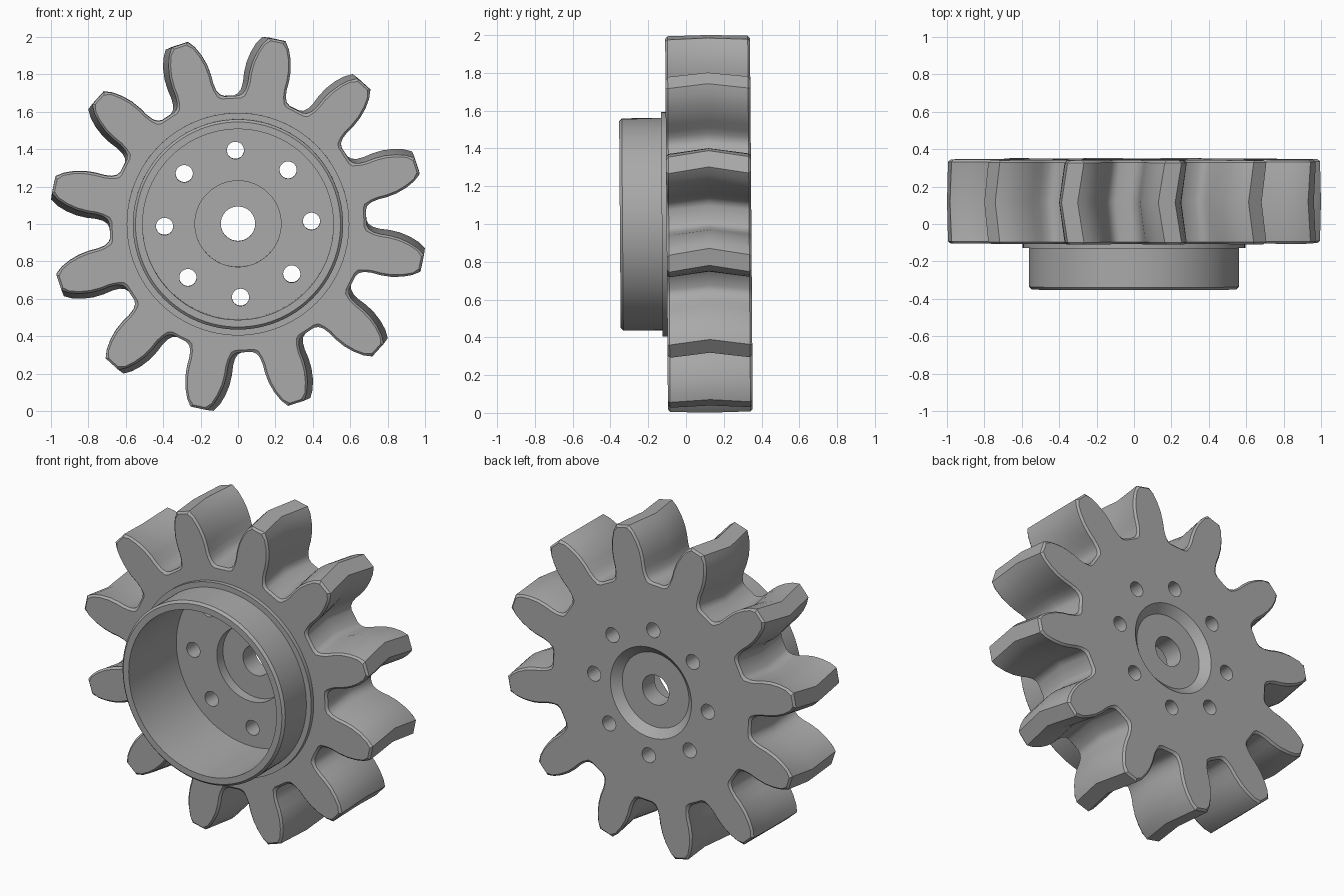
import bpy, bmesh, math
from math import sin, cos, radians

if "Cube" in bpy.data.objects:
    bpy.data.objects.remove(bpy.data.objects["Cube"], do_unlink=True)

TEETH = 12
FRONT, BACK, CHAMFER = -0.103, 0.346, 0.012
PHASE, TWIST = 18.0, 2.0

steel = bpy.data.materials.new("grey_steel")
steel.use_nodes = True
GREY = (0.4, 0.4, 0.4, 1)
steel.diffuse_color = GREY
steel.node_tree.nodes["Principled BSDF"].inputs["Base Color"].default_value = GREY


def loft(name, rings):
    """Skin a list of equal rings and cap both ends."""
    bm = bmesh.new()
    loops = [[bm.verts.new(p) for p in ring] for ring in rings]
    n = len(loops[0])
    for a, b in zip(loops, loops[1:]):
        for i in range(n):
            j = (i + 1) % n
            bm.faces.new((a[i], a[j], b[j], b[i]))
    bm.faces.new(loops[0])
    bm.faces.new(loops[-1])
    bmesh.ops.recalc_face_normals(bm, faces=bm.faces)
    mesh = bpy.data.meshes.new(name)
    bm.to_mesh(mesh)
    bm.free()
    mesh.materials.append(steel)
    obj = bpy.data.objects.new(name, mesh)
    bpy.context.collection.objects.link(obj)
    return obj


def turned(name, profile, sides=96, cx=0.0, cz=0.0):
    """Solid of revolution about the y axis from (radius, y) pairs."""
    steps = [math.tau * i / sides for i in range(sides)]
    return loft(name, [[(cx + r * cos(a), y, cz + r * sin(a)) for a in steps]
                       for r, y in profile])


def combine(target, helper, operation):
    """Boolean the helper into the target, then discard the helper."""
    helper.hide_render = True
    mod = target.modifiers.new(helper.name, "BOOLEAN")
    mod.operation, mod.solver, mod.object = operation, "EXACT", helper
    bpy.ops.object.select_all(action="DESELECT")
    target.select_set(True)
    bpy.context.view_layer.objects.active = target
    bpy.ops.object.modifier_apply(modifier=mod.name)
    bpy.data.objects.remove(helper, do_unlink=True)


# Half tooth: radius and half angle in degrees, root to tip
HALF_TOOTH = [(0.687, 11.8), (0.698, 10.0), (0.722, 8.7), (0.76, 8.0), (0.81, 7.7),
              (0.865, 7.0), (0.92, 5.8), (0.97, 4.3), (1.008, 2.6)]


def tooth_ring(y, turn, inset=0.0):
    ring = []
    for t in range(TEETH):
        mid = PHASE + turn + t * 360 / TEETH
        for side, pts in ((-1, HALF_TOOTH), (1, HALF_TOOTH[::-1])):
            for r, half in pts:
                a = radians(mid + side * (half - math.degrees(inset / r)))
                rr = r - inset if r < 0.7 or r > 1 else r
                ring.append((rr * cos(a), y, rr * sin(a)))
    return ring


# Toothed body with herringbone flanks and chamfered ends
MIDDLE = (FRONT + BACK) / 2
gear = loft("herringbone_gear", [
    tooth_ring(FRONT, 0, CHAMFER),
    tooth_ring(FRONT + CHAMFER, 0),
    tooth_ring(MIDDLE, TWIST),
    tooth_ring(BACK - CHAMFER, 0),
    tooth_ring(BACK, 0, CHAMFER)])

# Hub collar with a low shoulder
hub = turned("hub_collar", [(0.548, -0.35), (0.562, -0.336), (0.562, -0.128),
                            (0.595, -0.128), (0.595, 0.0)])
combine(gear, hub, "UNION")

# Stepped bore, axle hole and flared back recess
bore = turned("stepped_bore", [(0.51, -0.5), (0.51, 0.12), (0.23, 0.12), (0.23, 0.18),
                               (0.092, 0.18), (0.092, 0.3), (0.23, 0.3),
                               (0.28, BACK), (0.28, 0.5)])
combine(gear, bore, "DIFFERENCE")

# Ring of bolt holes
for i in range(8):
    a = radians(2 + 45 * i)
    hole = turned("bolt_hole", [(0.046, 0.0), (0.046, 0.5)], 32,
                  0.393 * cos(a), 0.393 * sin(a))
    combine(gear, hole, "DIFFERENCE")

# Stand the gear up with its slight lean and keep edges crisp
gear.location = (0, 0, 1)
gear.rotation_euler.x = 0.0075
gear.select_set(True)
bpy.ops.object.shade_smooth_by_angle(angle=radians(30))
